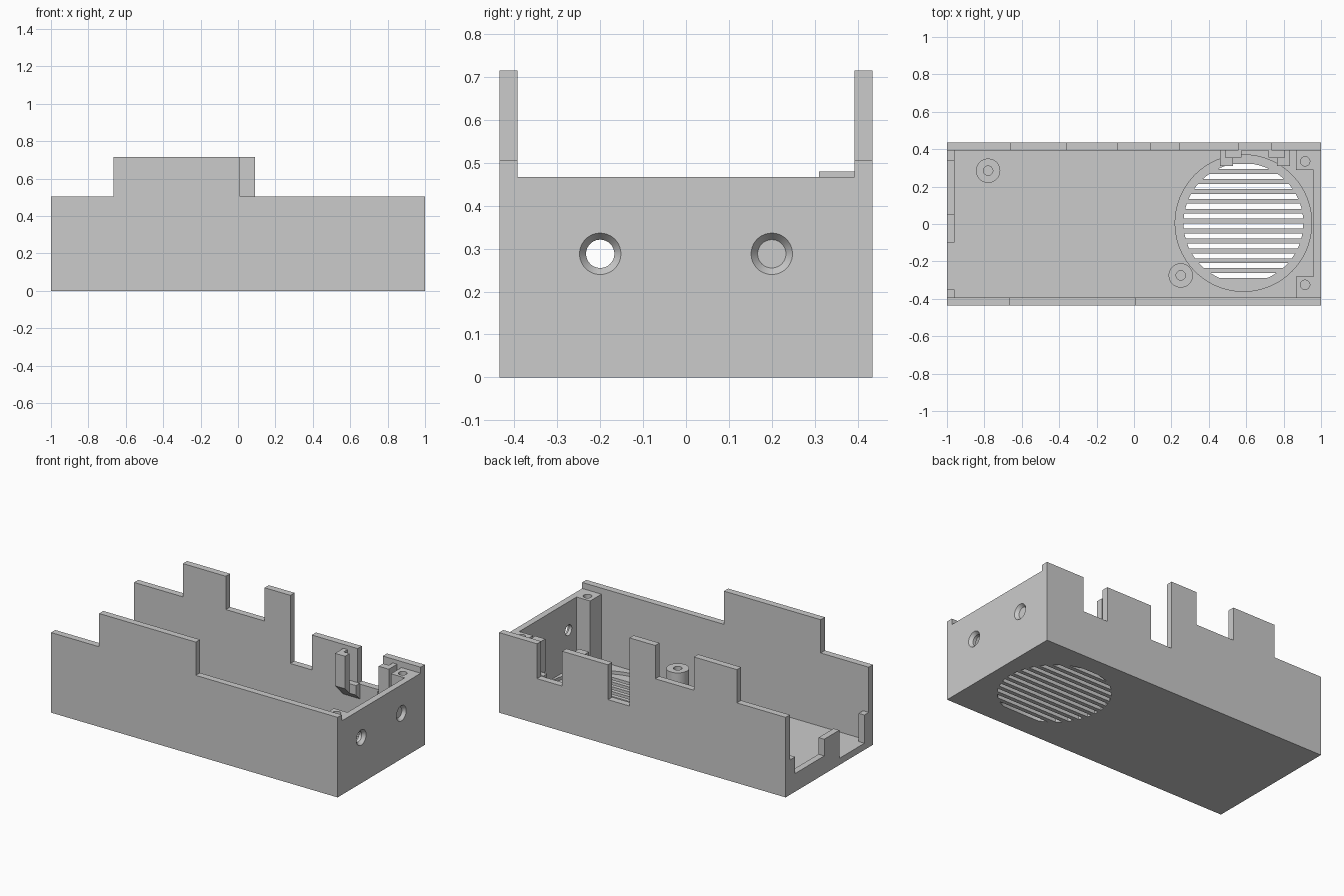
import bpy, bmesh, math
from mathutils import Matrix, Vector

cube = bpy.data.objects.get("Cube")
if cube:
    bpy.data.objects.remove(cube, do_unlink=True)

grey = bpy.data.materials.new("plain grey")
grey.use_nodes = True
grey.diffuse_color = (0.6, 0.6, 0.6, 1)
grey.node_tree.nodes["Principled BSDF"].inputs["Base Color"].default_value = (0.6, 0.6, 0.6, 1)

HX, HY = 1.0, 0.435          # outer half sizes
IX, IY = 0.96, 0.393         # inner half sizes
FLOOR, RIM, TOP, END = 0.042, 0.505, 0.715, 0.467
BIG = 1.2


def finish(name, bm):
    bmesh.ops.recalc_face_normals(bm, faces=bm.faces)
    mesh = bpy.data.meshes.new(name)
    bm.to_mesh(mesh)
    bm.free()
    mesh.materials.append(grey)
    obj = bpy.data.objects.new(name, mesh)
    bpy.context.collection.objects.link(obj)
    return obj


def add_prism(bm, points, direction):
    face = bm.faces.new([bm.verts.new(p) for p in points])
    res = bmesh.ops.extrude_face_region(bm, geom=[face], use_keep_orig=True)
    moved = [v for v in res["geom"] if isinstance(v, bmesh.types.BMVert)]
    bmesh.ops.translate(bm, verts=moved, vec=direction)


def box(name, x, y, z):
    bm = bmesh.new()
    add_prism(bm, [(x[0], y[0], z[0]), (x[1], y[0], z[0]), (x[1], y[1], z[0]),
                   (x[0], y[1], z[0])], Vector((0, 0, z[1] - z[0])))
    return finish(name, bm)


def cone(name, start, end, r1, r2, sides=48):
    a, b = Vector(start), Vector(end)
    rot = (b - a).to_track_quat('Z', 'Y').to_matrix().to_4x4()
    bm = bmesh.new()
    bmesh.ops.create_cone(bm, cap_ends=True, segments=sides, radius1=r1, radius2=r2,
                          depth=(b - a).length, matrix=Matrix.Translation((a + b) / 2) @ rot)
    return finish(name, bm)


def cut(target, cutter):
    cutter.hide_render = True
    mod = target.modifiers.new("cut", 'BOOLEAN')
    mod.operation, mod.solver, mod.object = 'DIFFERENCE', 'EXACT', cutter
    bpy.context.view_layer.objects.active = target
    bpy.ops.object.modifier_apply(modifier=mod.name)
    bpy.data.objects.remove(cutter, do_unlink=True)


# Open case hollowed from one block
case = box("case_shell", (-HX, HX), (-HY, HY), (0, TOP))
cut(case, box("cavity", (-IX, IX), (-IY, IY), (FLOOR, BIG)))

# Stepped top edges: x range and remaining height on each long wall
front_steps = [(-BIG, -0.665, RIM), (0.01, BIG, RIM)]
back_steps = [(-BIG, -0.66, RIM), (-0.36, -0.09, RIM), (0.2, BIG, RIM),
              (0.09, 0.24, 0.285), (0.56, 0.735, 0.285)]
for side, steps in ((-1, front_steps), (1, back_steps)):
    for x0, x1, height in steps:
        y = sorted((side * 0.3, side * 0.6))
        cut(case, box("wall_cut", (x0, x1), y, (height, BIG)))

# End walls: y range and remaining height
cut(case, box("end_cut", (0.9, BIG), (-IY, IY), (END, BIG)))
for y0, y1, height in ((-IY, IY, 0.22), (0.05, 0.34, 0.115), (-0.35, -0.1, FLOOR)):
    cut(case, box("end_cut", (-BIG, -0.9), (y0, y1), (height, BIG)))

# Countersunk screw holes in the end wall
for y in (-0.2, 0.2):
    cut(case, cone("screw_hole", (0.9, y, 0.288), (1.1, y, 0.288), 0.033, 0.033))
    cut(case, cone("countersink", (0.98, y, 0.288), (1.001, y, 0.288), 0.033, 0.049))

# Round fan grille: slots trimmed to a circle, then a shallow recess
FX, FY, VENT_R, SLOT = 0.585, 0.005, 0.32, 0.027
bm = bmesh.new()
for i in range(12):
    mid = 0.302 - i * 0.053
    ys = [mid + SLOT * (k / 4 - 0.5) for k in range(5)]
    half = [math.sqrt(max(VENT_R ** 2 - v * v, 0)) for v in ys]
    right = [(FX + h, FY + v, -0.1) for h, v in zip(half, ys)]
    left = [(FX - h, FY + v, -0.1) for h, v in zip(half, ys)]
    add_prism(bm, right + left[::-1], Vector((0, 0, 0.2)))
cut(case, finish("vent_slots", bm))
cut(case, cone("fan_recess", (FX, FY, 0.022), (FX, FY, 0.1), 0.365, 0.365, 96))

parts = [case]

# Corner screw posts
for label, y0, y1, hole_y in (("front", -IY, -0.28, -0.325), ("back", 0.29, IY, 0.335)):
    post = box(label + "_corner_post", (0.865, IX), (y0, y1), (FLOOR, END))
    cut(post, cone("pilot", (0.915, hole_y, 0.2), (0.915, hole_y, 0.6), 0.025, 0.025))
    parts.append(post)

# Round standoffs on the floor
for label, x, y in (("left", 0.25, -0.275), ("right", -0.78, 0.285)):
    stand = cone(label + "_standoff", (x, y, FLOOR), (x, y, 0.21), 0.065, 0.065)
    cut(stand, cone("pilot", (x, y, 0.07), (x, y, 0.4), 0.025, 0.025))
    parts.append(stand)

# Mirrored board clips flanking the port notch on the back wall
PORT_X = 0.6475
for label, s in (("right", -1), ("left", 1)):
    def span(a, b):
        return sorted((PORT_X + s * a, PORT_X + s * b))
    x0, x1 = span(0.0725, 0.1875)
    bm = bmesh.new()
    profile = [(0.31, 0.275), (IY, 0.192), (IY, 0.48), (0.31, 0.48)]
    add_prism(bm, [(x0, y, z) for y, z in profile], Vector((x1 - x0, 0, 0)))
    clip = finish(label + "_board_clip", bm)
    cut(clip, box("groove", span(0, 0.1575), (0.355, 0.5), (0.29, BIG)))
    cut(clip, box("lip_trim", span(0, 0.1175), (0.2, 0.355), (0, BIG)))
    parts.append(clip)

# Smooth round surfaces, keep corners sharp
bpy.ops.object.select_all(action='DESELECT')
for part in parts:
    part.select_set(True)
bpy.context.view_layer.objects.active = case
bpy.ops.object.shade_smooth_by_angle(angle=math.radians(30))
